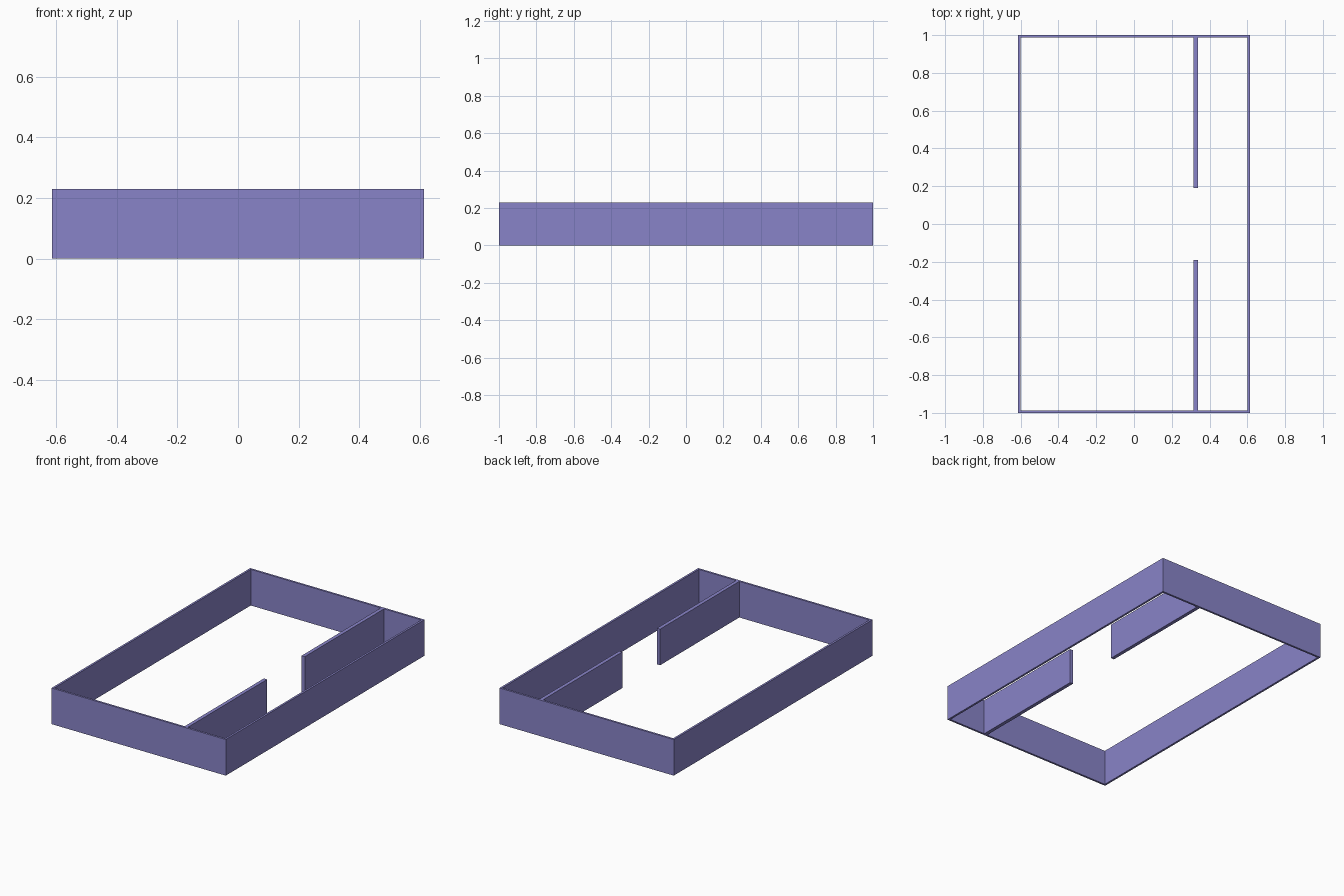
import bpy, bmesh

if "Cube" in bpy.data.objects:
    bpy.data.objects.remove(bpy.data.objects["Cube"])

HX, HY, H = 0.614, 1.0, 0.23    # outer half sizes and height
WALL = 0.013                    # outer wall thickness
DIV_X, DIV_T = 0.327, 0.023     # divider position and thickness
GAP = 0.19                      # half width of the doorway

mat = bpy.data.materials.new("violet")
mat.diffuse_color = (0.25, 0.23, 0.58, 1)
mat.use_nodes = True
mat.node_tree.nodes["Principled BSDF"].inputs["Base Color"].default_value = mat.diffuse_color


def finish(name, bm):
    bmesh.ops.recalc_face_normals(bm, faces=bm.faces)
    me = bpy.data.meshes.new(name)
    bm.to_mesh(me)
    bm.free()
    me.materials.append(mat)
    ob = bpy.data.objects.new(name, me)
    bpy.context.collection.objects.link(ob)
    return ob


# outer walls: one mitred rectangular ring, open at top and bottom
bm = bmesh.new()
corners = [(-1, -1), (1, -1), (1, 1), (-1, 1)]


def loop(inset, z):
    return [bm.verts.new((sx * (HX - inset), sy * (HY - inset), z)) for sx, sy in corners]


section = [loop(0, 0), loop(0, H), loop(WALL, H), loop(WALL, 0)]
for k in range(4):
    a, b = section[k], section[(k + 1) % 4]
    for i in range(4):
        j = (i + 1) % 4
        bm.faces.new((a[i], a[j], b[j], b[i]))
finish("outer_walls", bm)

# two divider walls, leaving a doorway between them
for name, side in (("front_divider", -1), ("back_divider", 1)):
    bm = bmesh.new()
    bmesh.ops.create_cube(bm, size=1)
    end = HY - WALL
    bmesh.ops.scale(bm, vec=(DIV_T, end - GAP, H), verts=bm.verts)
    bmesh.ops.translate(bm, vec=(DIV_X, side * (end + GAP) / 2, H / 2), verts=bm.verts)
    finish(name, bm)
